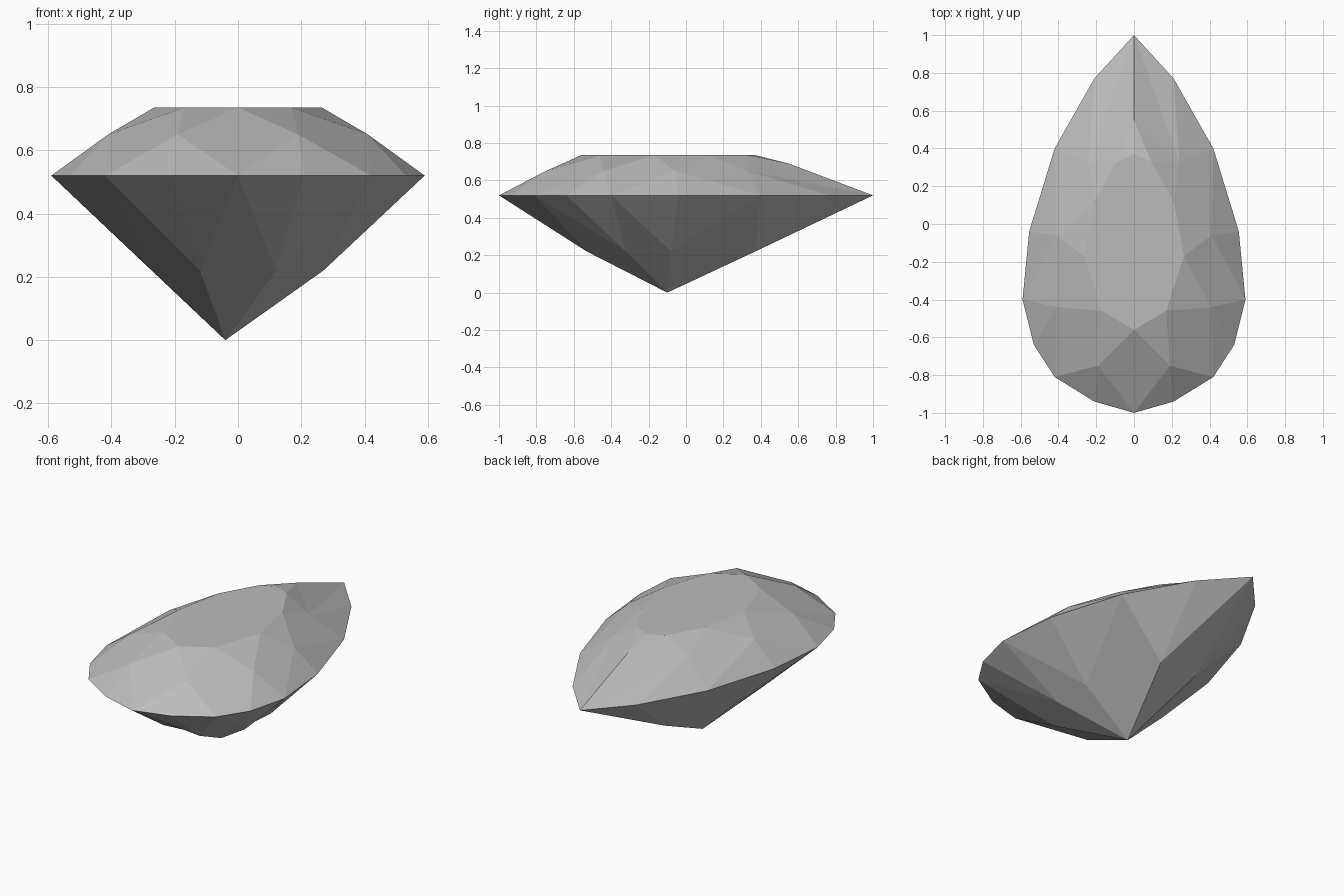
import bpy
import bmesh

cube = bpy.data.objects.get("Cube")
if cube:
    bpy.data.objects.remove(cube)

GIRDLE_Z, TABLE_Z, CROWN_Z, PAVILION_Z = 0.52, 0.735, 0.65, 0.22

stone = bpy.data.materials.new("grey_stone")
stone.use_nodes = True
stone.diffuse_color = (0.5, 0.5, 0.5, 1)
stone.node_tree.nodes["Principled BSDF"].inputs["Base Color"].default_value = (0.5, 0.5, 0.5, 1)

bm = bmesh.new()


def ring(half, z):
    """Closed loop from its right half, running counter-clockwise from the front."""
    other = [(-x, y) for x, y in reversed(half) if x > 0]
    return [bm.verts.new((x, y, z)) for x, y in half + other]


def face(*verts):
    bm.faces.new(verts)


# Pear-shaped outlines at each level
girdle = ring([(0, -1), (0.21, -0.94), (0.42, -0.81), (0.53, -0.64), (0.59, -0.4),
               (0.555, -0.04), (0.42, 0.4), (0.21, 0.77), (0, 1)], GIRDLE_Z)
table = ring([(0, -0.56), (0.17, -0.46), (0.265, -0.17), (0.21, 0.12),
              (0.09, 0.33), (0, 0.37)], TABLE_Z)
crown = ring([(0.19, -0.75), (0.41, -0.44), (0.41, -0.06), (0.24, 0.33)], CROWN_Z)
pavilion = ring([(0.12, -0.53), (0.27, -0.32), (0.27, -0.08), (0.12, 0.37)], PAVILION_Z)
ridge = bm.verts.new((0, 0.55, 0.69))
culet = bm.verts.new((-0.04, -0.1, 0))
tip = girdle[8]

# Flat table on top
face(*table)
left_shoulder, back, right_shoulder = table[6], table[5], table[4]
corners = table[:4] + [back] + table[7:]

for i in range(8):
    j = (i + 1) % 8
    main, middle, following = girdle[2 * i], girdle[2 * i + 1], girdle[2 * j]
    # Paired facets above and below the girdle
    for level in (crown, pavilion):
        face(main, middle, level[i])
        face(middle, following, level[i])
    # Pavilion kites meeting at the culet
    face(culet, pavilion[i - 1], main, pavilion[i])
    # Crown kites and star facets, leaving the pointed end open
    if i != 4:
        face(corners[i], crown[i - 1], main, crown[i])
    if i not in (3, 4):
        face(corners[i], crown[i], corners[j])

# Pointed end with its central ridge
for shoulder, corner, mid in ((right_shoulder, corners[3], crown[3]),
                              (left_shoulder, corners[5], crown[4])):
    face(corner, mid, shoulder)
    face(shoulder, mid, ridge)
    face(shoulder, ridge, back)
    face(mid, tip, ridge)

bmesh.ops.recalc_face_normals(bm, faces=bm.faces)
mesh = bpy.data.meshes.new("pear_cut_gem")
bm.to_mesh(mesh)
bm.free()
mesh.materials.append(stone)
gem = bpy.data.objects.new("pear_cut_gem", mesh)
bpy.context.collection.objects.link(gem)
